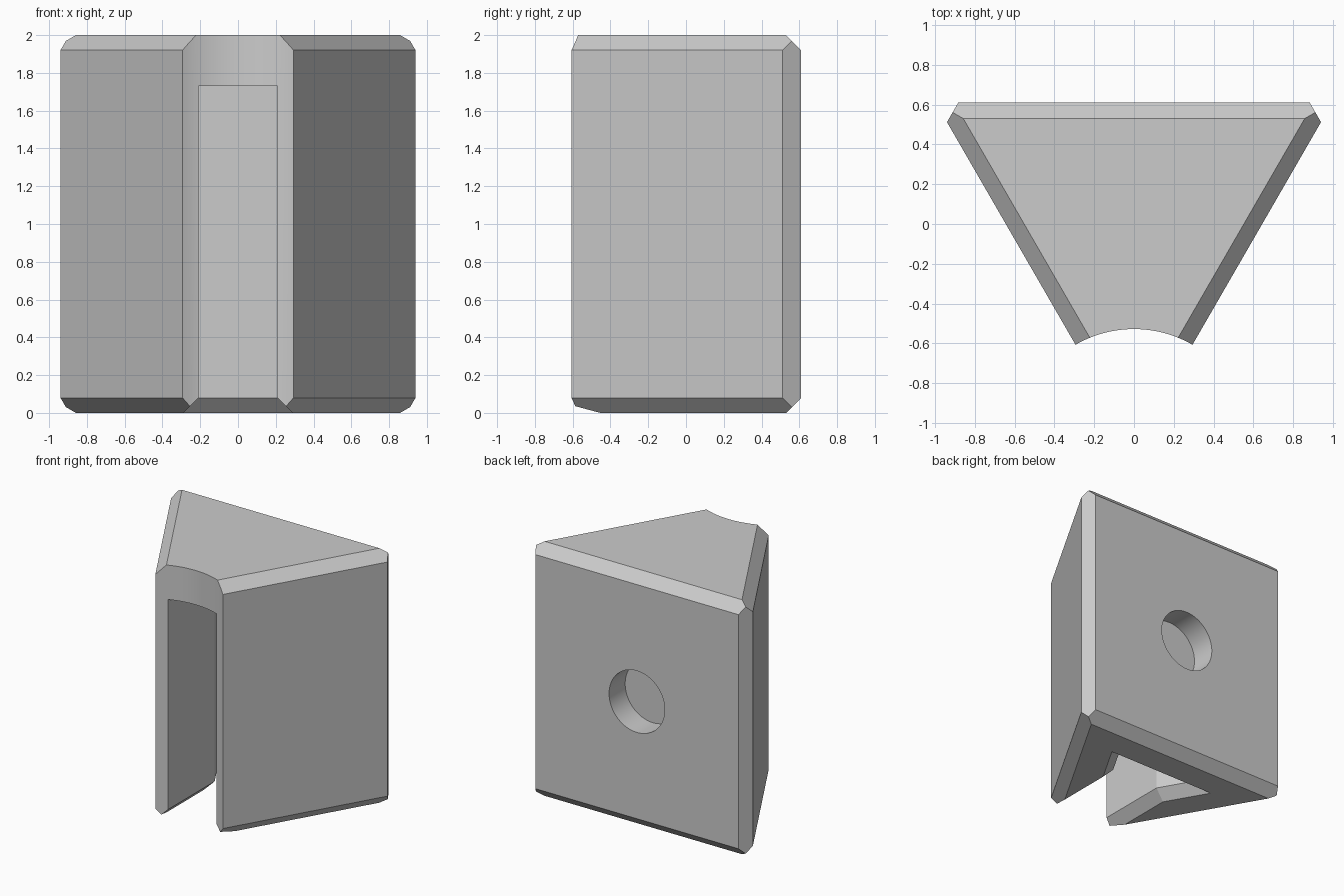
import bpy
import bmesh
import math
from mathutils import Vector, Matrix

if "Cube" in bpy.data.objects:
    bpy.data.objects.remove(bpy.data.objects["Cube"], do_unlink=True)

HEIGHT = 2.0
CHAMFER = 0.08
BACK = 0.61
SIDE = 0.558            # distance of the slanted side planes from the origin
APEX = -2 * SIDE        # where both side planes would meet
C30 = math.cos(math.radians(30))

grey = bpy.data.materials.new("light_grey")
grey.use_nodes = True
colour = (0.6, 0.6, 0.6, 1)
grey.diffuse_color = colour
grey.node_tree.nodes["Principled BSDF"].inputs["Base Color"].default_value = colour


def make_object(name, bm):
    bmesh.ops.recalc_face_normals(bm, faces=bm.faces[:])
    mesh = bpy.data.meshes.new(name)
    bm.to_mesh(mesh)
    bm.free()
    mesh.materials.append(grey)
    obj = bpy.data.objects.new(name, mesh)
    bpy.context.collection.objects.link(obj)
    return obj


def clip(bm, normal, dist):
    """Keep the half space normal . p <= dist and cap the cut."""
    cut = bmesh.ops.bisect_plane(
        bm, geom=bm.verts[:] + bm.edges[:] + bm.faces[:], dist=1e-5,
        plane_co=normal * (dist / normal.length_squared),
        plane_no=normal, clear_outer=True)["geom_cut"]
    edges = [e for e in cut if isinstance(e, bmesh.types.BMEdge)]
    bmesh.ops.holes_fill(bm, edges=edges, sides=0)


def cylinder(name, radius, depth, matrix):
    bm = bmesh.new()
    bmesh.ops.create_cone(bm, cap_ends=True, segments=128, radius1=radius,
                          radius2=radius, depth=depth, matrix=matrix)
    return make_object(name, bm)


def cavity_ring(bm, offset, z):
    """Slot that widens towards the back, grown outwards by offset."""
    slant = 0.177 + offset
    x_slot, y_back = 0.21 + offset, 0.235 + offset
    half = [(x_slot, -0.8),
            (x_slot, (C30 * x_slot - slant) / 0.5),
            ((slant + 0.5 * y_back) / C30, y_back)]
    outline = half + [(-x, y) for x, y in reversed(half)]
    return [bm.verts.new((x, y, z)) for x, y in outline]


# Wedge body: a block trimmed by its side planes and chamfers
bm = bmesh.new()
bmesh.ops.create_cube(bm, size=1)
for v in bm.verts:
    v.co = Vector((v.co.x * 4, -0.8 if v.co.y < 0 else BACK,
                   (v.co.z + 0.5) * HEIGHT))
up = Vector((0, 0, 1))
back = Vector((0, 1, 0))
sides = [Vector((s * C30, -0.5, 0)) for s in (1, -1)]
for n in sides:
    clip(bm, n, SIDE)
for n, d in [(sides[0], SIDE), (sides[1], SIDE), (back, BACK)]:
    clip(bm, n + up, d + HEIGHT - CHAMFER)
    clip(bm, n - up, d - CHAMFER)
for n in sides:
    clip(bm, n + back, SIDE + BACK - 0.098)
body = make_object("wedge_block", bm)

# Concave front, following a round shaft centred on the apex
front_cut = cylinder("front_cutter", 0.588, 4,
                     Matrix.Translation((0, APEX, 1)))

# Round blind hole in the back
hole_cut = cylinder("hole_cutter", 0.242, 0.4,
                    Matrix.Translation((0, BACK, 1))
                    @ Matrix.Rotation(math.pi / 2, 4, "X"))

# Inner cavity, open at the front and flared at the bottom
bm = bmesh.new()
rings = [cavity_ring(bm, o, z)
         for o, z in ((0.1, CHAMFER - 0.1), (0, CHAMFER), (0, 1.73))]
for low, high in zip(rings, rings[1:]):
    for i in range(len(low)):
        j = (i + 1) % len(low)
        bm.faces.new((low[i], low[j], high[j], high[i]))
bm.faces.new(rings[0])
bm.faces.new(rings[-1])
cavity_cut = make_object("cavity_cutter", bm)

# Cut everything out of the body
bpy.context.view_layer.objects.active = body
for cutter in (front_cut, hole_cut, cavity_cut):
    mod = body.modifiers.new(cutter.name, "BOOLEAN")
    mod.operation = "DIFFERENCE"
    mod.solver = "EXACT"
    mod.object = cutter
    bpy.ops.object.modifier_apply(modifier=mod.name)
    bpy.data.objects.remove(cutter, do_unlink=True)

bpy.ops.object.select_all(action="DESELECT")
body.select_set(True)
bpy.ops.object.shade_smooth_by_angle(angle=math.radians(20))
